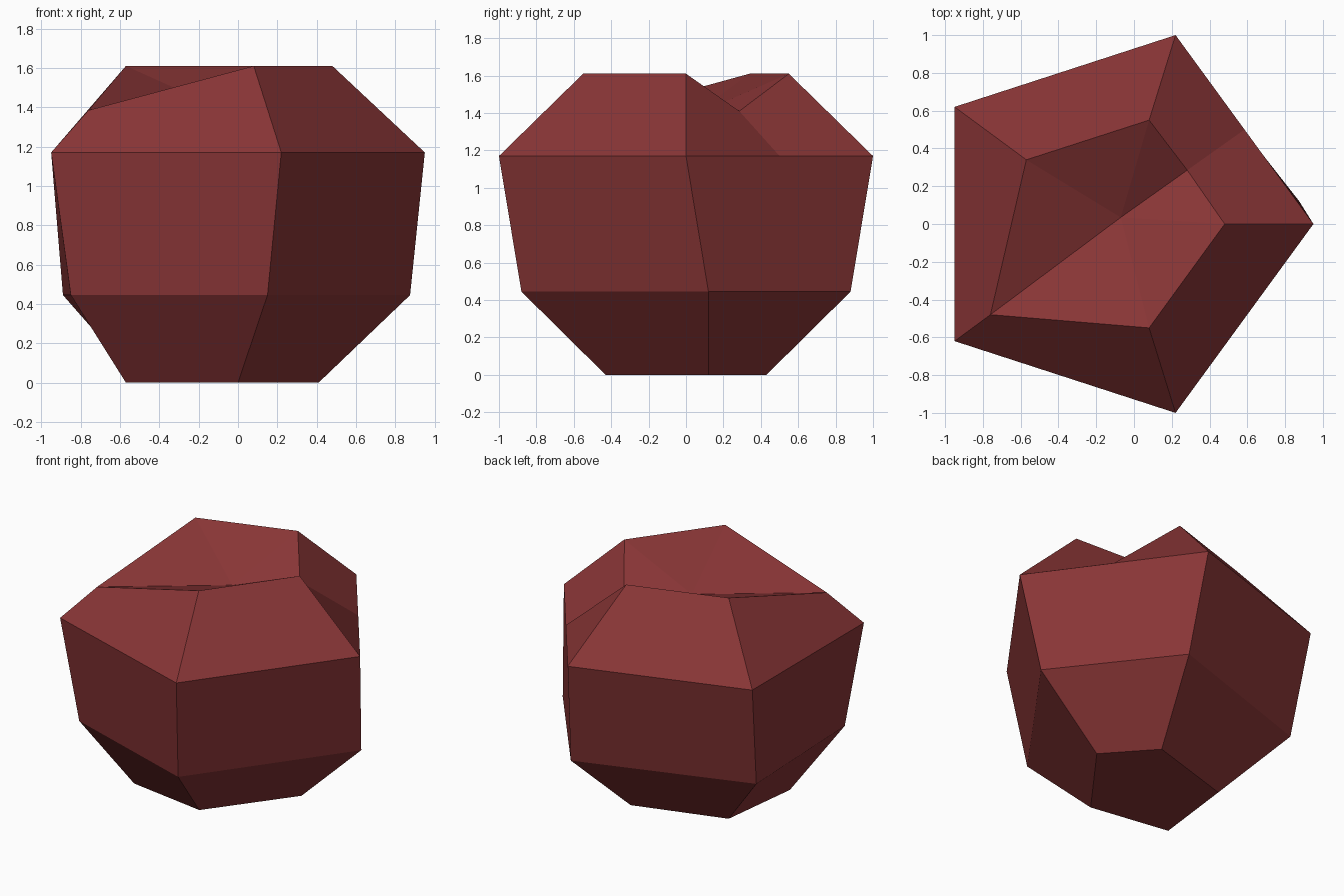
import bpy, bmesh

if "Cube" in bpy.data.objects:
    bpy.data.objects.remove(bpy.data.objects["Cube"])

# Colour
red = bpy.data.materials.new("dark_red_stone")
red.diffuse_color = (0.25, 0.036, 0.037, 1.0)
red.use_nodes = True
red.node_tree.nodes["Principled BSDF"].inputs["Base Color"].default_value = red.diffuse_color

bm = bmesh.new()


def ring(points, z):
    return [bm.verts.new((x, y, z)) for x, y in points]


def bridge(lower, upper):
    """Join two five-sided rings with quads."""
    for i in range(1, 5):
        j = (i + 1) % 5
        bm.faces.new((lower[i], lower[j], upper[j], upper[i]))


# Rings of the faceted body, counter-clockwise from the right corner
base = ring([(0.41, 0.12), (0.13, 0.43), (-0.50, 0.24), (-0.57, -0.34), (0.0, -0.43)], 0.0)
waist = ring([(0.875, 0.12), (0.28, 0.88), (-0.89, 0.49), (-0.85, -0.55), (0.15, -0.88)], 0.445)
shoulder = ring([(0.95, 0.0), (0.22, 1.0), (-0.95, 0.62), (-0.95, -0.62), (0.22, -1.0)], 1.17)
crown = ring([(0.48, 0.0), (0.08, 0.55), (-0.57, 0.34), (-0.76, -0.48), (0.08, -0.55)], 1.61)
crown[3].co.z = 1.385            # corner lowered where the groove runs out

# Points along the groove across the top
groove_edge = bm.verts.new((0.585, 0.5, 1.17))
groove_lip = bm.verts.new((0.282, 0.285, 1.41))
groove_mid = bm.verts.new((-0.07, 0.035, 1.385))

# Body walls
bm.faces.new(base[::-1])
for low, up in ((base, waist), (waist, shoulder), (shoulder, crown)):
    bridge(low, up)
bm.faces.new((base[0], base[1], waist[1], waist[0]))
bm.faces.new((waist[0], waist[1], shoulder[1], groove_edge, shoulder[0]))
bm.faces.new((shoulder[0], groove_edge, groove_lip, crown[0]))
bm.faces.new((groove_edge, shoulder[1], crown[1], groove_lip))

# Grooved top as a fan around the groove centre
rim = [crown[0], groove_lip] + crown[1:]
for a, b in zip(rim, rim[1:] + rim[:1]):
    bm.faces.new((a, b, groove_mid))

bmesh.ops.recalc_face_normals(bm, faces=bm.faces[:])
mesh = bpy.data.meshes.new("faceted_rock")
bm.to_mesh(mesh)
bm.free()
mesh.materials.append(red)
rock = bpy.data.objects.new("faceted_rock", mesh)
bpy.context.collection.objects.link(rock)
